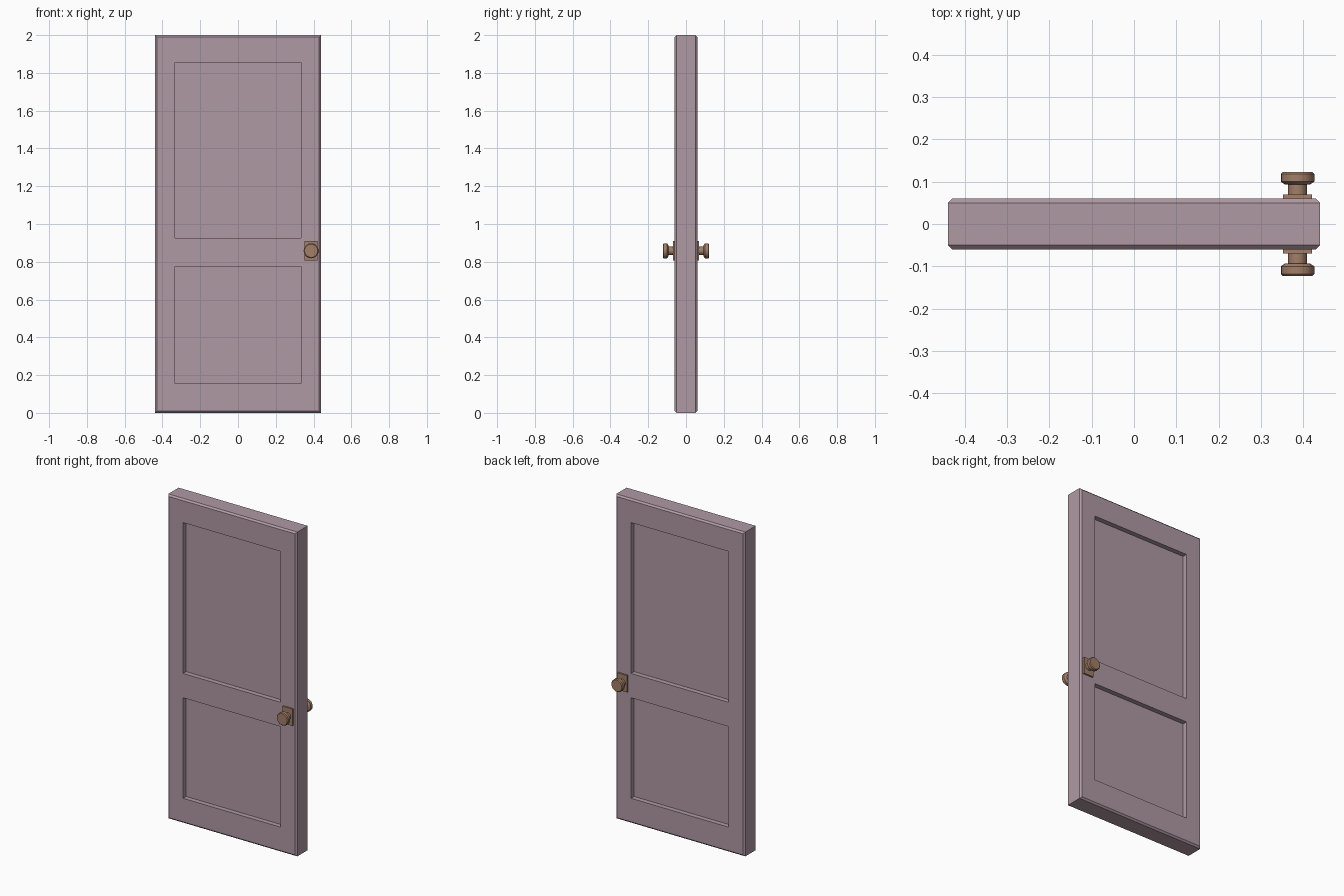
import bpy, bmesh, math
from mathutils import Matrix

if "Cube" in bpy.data.objects:
    bpy.data.objects.remove(bpy.data.objects["Cube"])


def material(name, rgb):
    m = bpy.data.materials.new(name)
    m.diffuse_color = (*rgb, 1)
    m.use_nodes = True
    m.node_tree.nodes["Principled BSDF"].inputs["Base Color"].default_value = m.diffuse_color
    return m


mauve = material("mauve paint", (0.43, 0.32, 0.365))
brass = material("dull brass", (0.36, 0.21, 0.14))


def finish(bm, name, mat):
    bmesh.ops.recalc_face_normals(bm, faces=bm.faces[:])
    me = bpy.data.meshes.new(name)
    bm.to_mesh(me)
    bm.free()
    me.materials.append(mat)
    ob = bpy.data.objects.new(name, me)
    bpy.context.collection.objects.link(ob)
    return ob


# Door slab: chamfered rim, two recessed panels on each face
W, T, H, C, DEPTH = 0.44, 0.06, 2.0, 0.01, 0.03
xs = [-W + C, -0.333, 0.333, W - C]
zs = [C, 0.155, 0.775, 0.925, 1.855, H - C]
bm = bmesh.new()
panels = []
for s in (-1, 1):
    grid = [[bm.verts.new((x, s * T, z)) for z in zs] for x in xs]
    for i in range(3):
        for j in range(5):
            f = bm.faces.new((grid[i][j], grid[i + 1][j], grid[i + 1][j + 1], grid[i][j + 1]))
            if i == 1 and j in (1, 3):
                panels.append((f, s))
rim = [e for e in bm.edges if e.is_boundary]
ext = bmesh.ops.extrude_edge_only(bm, edges=rim)["geom"]
for v in [g for g in ext if isinstance(g, bmesh.types.BMVert)]:
    x, y, z = v.co
    if abs(x) > W - C - 1e-4:
        v.co.x = math.copysign(W, x)
    if z < C + 1e-4:
        v.co.z = 0
    if z > H - C - 1e-4:
        v.co.z = H
    v.co.y = math.copysign(T - C, y)
bmesh.ops.bridge_loops(bm, edges=[e for e in bm.edges if e.is_boundary])
for f, s in panels:
    new = bmesh.ops.extrude_discrete_faces(bm, faces=[f])["faces"][0]
    for v in new.verts:
        v.co.y -= s * DEPTH
finish(bm, "door_slab", mauve)

# Handles: back plate and turned knob, mirrored front and back
KX, KZ, SIDES = 0.387, 0.858, 20
profile = [(0.0225, 0.065), (0.0225, 0.093), (0.029, 0.093), (0.0395, 0.1),
           (0.0395, 0.118), (0.035, 0.123)]
for s, side in ((-1, "front"), (1, "back")):
    bm = bmesh.new()
    bmesh.ops.create_cube(bm, size=1, matrix=Matrix.Translation((KX, s * 0.063, KZ))
                          @ Matrix.Diagonal((0.068, 0.014, 0.104, 1)))
    finish(bm, side + "_plate", brass)

    bm = bmesh.new()
    rings = []
    for r, y in profile:
        rings.append([bm.verts.new((KX + r * math.cos(a), s * y, KZ + r * math.sin(a)))
                      for a in (2 * math.pi * k / SIDES for k in range(SIDES))])
    for a, b in zip(rings, rings[1:]):
        for k in range(SIDES):
            n = (k + 1) % SIDES
            bm.faces.new((a[k], a[n], b[n], b[k]))
    bm.faces.new(rings[0])
    bm.faces.new(rings[-1])
    knob = finish(bm, side + "_knob", brass)
    bpy.ops.object.select_all(action='DESELECT')
    knob.select_set(True)
    bpy.context.view_layer.objects.active = knob
    bpy.ops.object.shade_smooth_by_angle(angle=math.radians(25))
